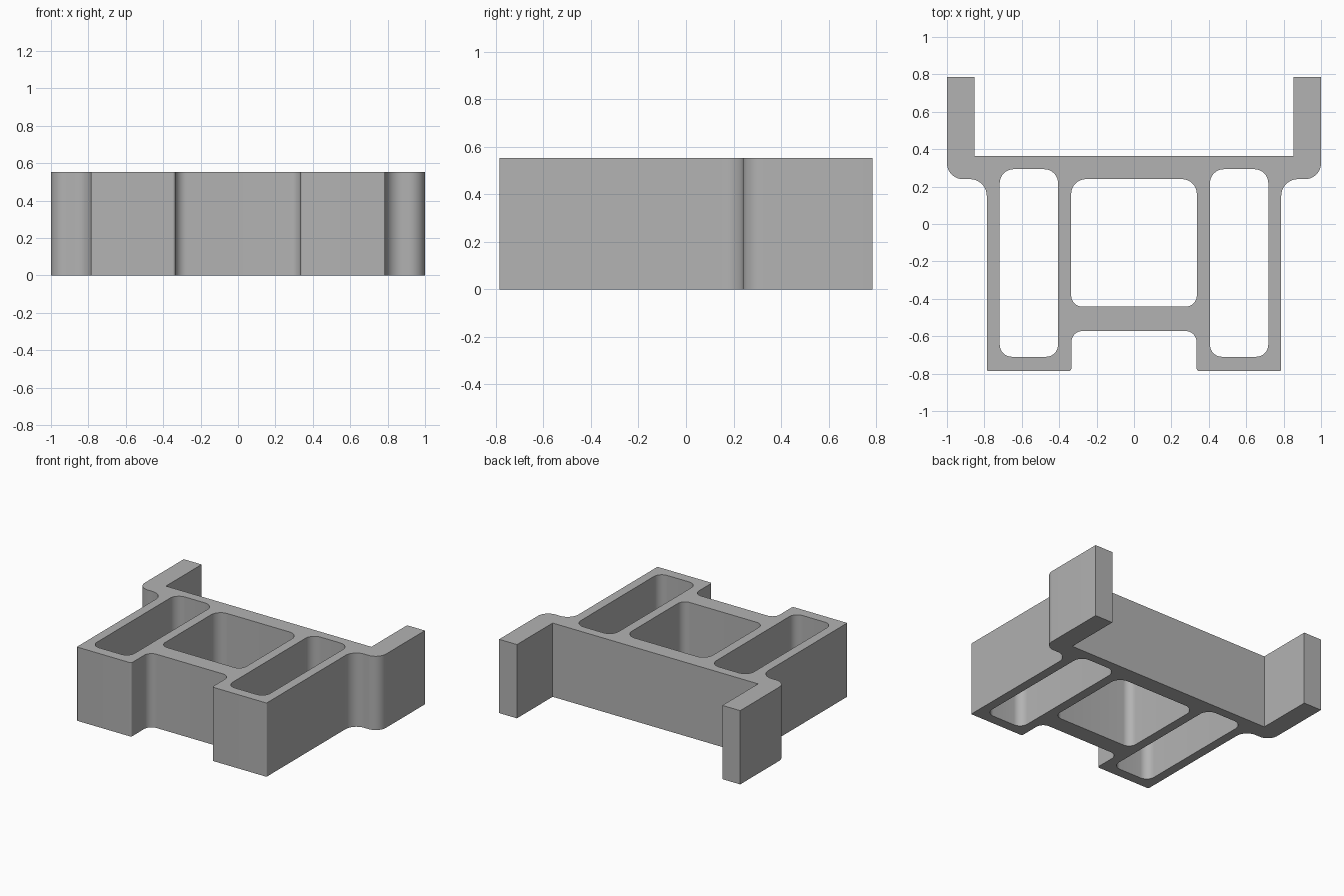
import bpy, bmesh, math
from mathutils import Vector

if "Cube" in bpy.data.objects:
    bpy.data.objects.remove(bpy.data.objects["Cube"])

HEIGHT = 0.553


def rounded(corners, steps=10):
    """Closed 2D loop from (x, y, radius) right-angled corners."""
    pts = []
    for i, (x, y, r) in enumerate(corners):
        p = Vector((x, y))
        if r == 0:
            pts.append(p)
            continue
        a = (Vector(corners[i - 1][:2]) - p).normalized() * r
        b = (Vector(corners[(i + 1) % len(corners)][:2]) - p).normalized() * r
        for k in range(steps + 1):
            t = math.pi / 2 * k / steps
            pts.append(p + a * (1 - math.sin(t)) + b * (1 - math.cos(t)))
    return pts


def mirrored(corners):
    return [(-x, y, r) for x, y, r in reversed(corners)]


def pocket(x0, x1, y0, y1, r_low, r_high):
    return [(x0, y0, r_low), (x1, y0, r_low), (x1, y1, r_high), (x0, y1, r_high)]


# outer outline: front notch, side wall, flared shoulder and rear arm
half = [(0.335, -0.572, 0.06), (0.335, -0.786, 0.014), (0.787, -0.786, 0.008),
        (0.787, 0.24, 0.09), (1, 0.24, 0.085), (1, 0.786, 0),
        (0.852, 0.786, 0), (0.852, 0.363, 0)]
side = pocket(0.406, 0.718, -0.71, 0.293, 0.065, 0.075)
loops = [half + mirrored(half),
         pocket(-0.336, 0.336, -0.442, 0.24, 0.06, 0.08),   # centre opening
         side, mirrored(side)]                              # side openings

# fill the outline around the openings, then extrude it upwards
bm = bmesh.new()
for loop in loops:
    vs = [bm.verts.new((p.x, p.y, 0)) for p in rounded(loop)]
    for i, v in enumerate(vs):
        bm.edges.new((vs[i - 1], v))
bmesh.ops.triangle_fill(bm, use_beauty=True, use_dissolve=False, edges=bm.edges[:])
ext = bmesh.ops.extrude_face_region(bm, geom=bm.faces[:], use_keep_orig=True)
bmesh.ops.translate(bm, vec=(0, 0, HEIGHT),
                    verts=[g for g in ext["geom"] if isinstance(g, bmesh.types.BMVert)])
bmesh.ops.recalc_face_normals(bm, faces=bm.faces[:])

mesh = bpy.data.meshes.new("bracket_frame")
bm.to_mesh(mesh)
bm.free()
frame = bpy.data.objects.new("bracket_frame", mesh)
bpy.context.collection.objects.link(frame)

grey = bpy.data.materials.new("plain grey")
grey.diffuse_color = (0.45, 0.45, 0.45, 1)
grey.use_nodes = True
grey.node_tree.nodes["Principled BSDF"].inputs["Base Color"].default_value = grey.diffuse_color
mesh.materials.append(grey)

# smooth fillets, sharp rims
bpy.context.view_layer.objects.active = frame
frame.select_set(True)
bpy.ops.object.shade_smooth_by_angle(angle=math.radians(30))
